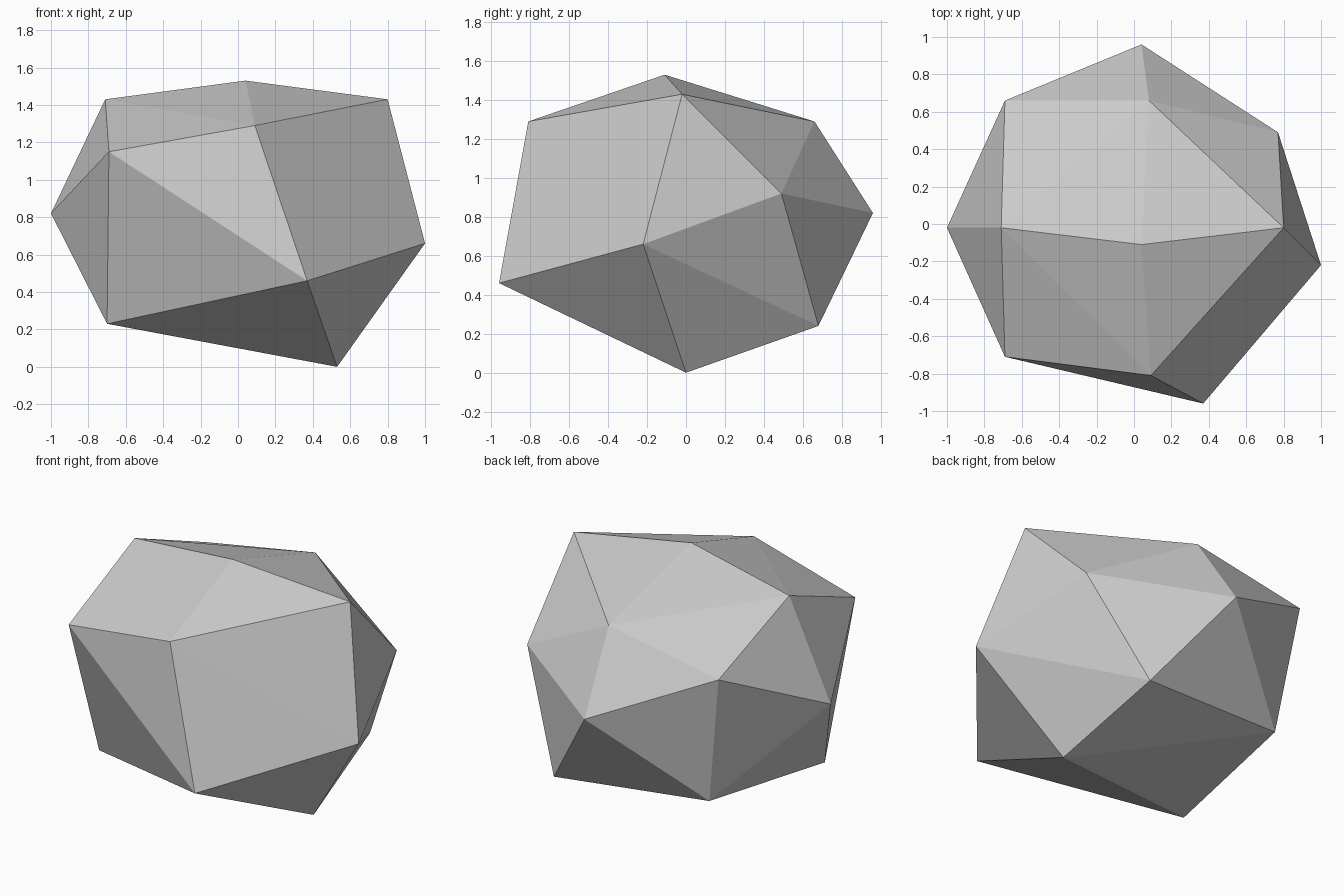
import bpy
import bmesh

# Remove the default cube only
cube = bpy.data.objects.get("Cube")
if cube:
    bpy.data.objects.remove(cube, do_unlink=True)

# Stone colour
grey = bpy.data.materials.new("stone_grey")
grey.use_nodes = True
colour = (0.6, 0.6, 0.6, 1)
grey.diffuse_color = colour
grey.node_tree.nodes["Principled BSDF"].inputs["Base Color"].default_value = colour

# Corner points of the faceted boulder, from crown to base
crown = [(-.71, -.02, 1.43), (.04, -.11, 1.53), (.80, -.02, 1.43)]
shoulder = [(-.69, -.71, 1.15), (.09, -.81, 1.29), (.08, .66, 1.29), (-.69, .66, 1.15)]
girth = [(-1, -.02, .82), (.37, -.96, .46), (1, -.22, .66), (.77, .49, .92), (.04, .96, .82)]
base = [(-.70, -.39, .23), (.53, 0, 0), (.45, .68, .24), (-.57, .58, .32)]

# Wrap the corners in a flat-faced convex skin
bm = bmesh.new()
for point in crown + shoulder + girth + base:
    bm.verts.new(point)
bmesh.ops.convex_hull(bm, input=bm.verts[:])
bmesh.ops.recalc_face_normals(bm, faces=bm.faces[:])

mesh = bpy.data.meshes.new("boulder")
bm.to_mesh(mesh)
bm.free()
mesh.materials.append(grey)
boulder = bpy.data.objects.new("boulder", mesh)
bpy.context.collection.objects.link(boulder)
